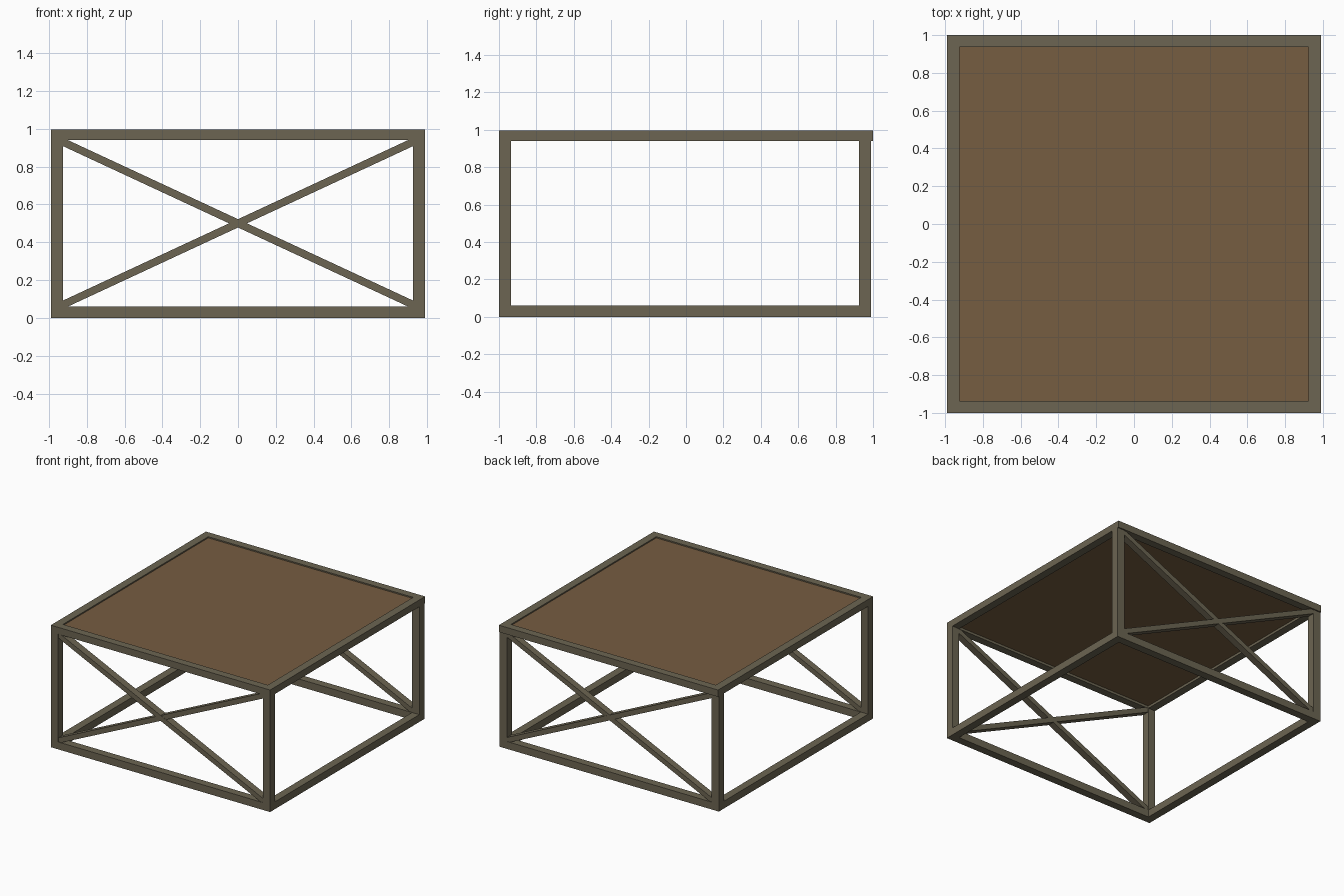
import bpy, math

if "Cube" in bpy.data.objects:
    bpy.data.objects.remove(bpy.data.objects["Cube"])


def material(name, rgb):
    m = bpy.data.materials.new(name)
    m.diffuse_color = (*rgb, 1)
    m.use_nodes = True
    m.node_tree.nodes["Principled BSDF"].inputs["Base Color"].default_value = m.diffuse_color
    return m


METAL = material("weathered_metal", (0.150, 0.130, 0.084))
WOOD = material("brown_wood", (0.181, 0.109, 0.053))


def box(name, lo, hi, mat):
    bpy.ops.mesh.primitive_cube_add(size=1, location=[(a + b) / 2 for a, b in zip(lo, hi)])
    o = bpy.context.object
    o.name = name
    o.scale = [b - a for a, b in zip(lo, hi)]
    o.data.materials.append(mat)
    return o


X, XI = 0.99, 0.925            # outer and inner half width
T = 0.94                       # underside of the top frame
TOP = 0.996
ENDS = {"front": (-1.0, -0.935), "back": (0.925, 0.99)}
SIDES = {"left": (-X, -XI), "right": (XI, X)}

# top frame and recessed panel
box("top_rail_front", (-X, -1, T), (X, -0.937, TOP), METAL)
box("top_rail_back", (-X, 0.937, T), (X, 1, TOP), METAL)
for side, (x0, x1) in SIDES.items():
    box("top_rail_" + side, (x0, -0.937, T), (x1, 0.937, TOP), METAL)
box("table_top", (-XI, -0.937, 0.96), (XI, 0.937, 0.986), WOOD)

# legs and lower side rails
for side, (x0, x1) in SIDES.items():
    for end, (y0, y1) in ENDS.items():
        box(f"{end}_{side}_leg", (x0, y0, 0), (x1, y1, T), METAL)
    box("bottom_rail_" + side, (x0, -0.935, 0), (x1, 0.925, 0.06), METAL)

# lower end rails and crossed braces
ZC = (0.06 + T) / 2
ANGLE = math.atan2(0.86, 2 * XI)
for end, (y0, y1) in ENDS.items():
    box("bottom_rail_" + end, (-XI, y0, 0), (XI, y1, 0.06), METAL)
    for tag, s in (("rising", -1), ("falling", 1)):
        # one brace sits a hair shallower so the crossing stays clean
        d = 0.003 if s > 0 else 0.005
        b = box(f"{end}_brace_{tag}", (-1.03, y0 + d, ZC - 0.02),
                (1.03, y1 - d, ZC + 0.02), METAL)
        b.rotation_euler.y = s * ANGLE
